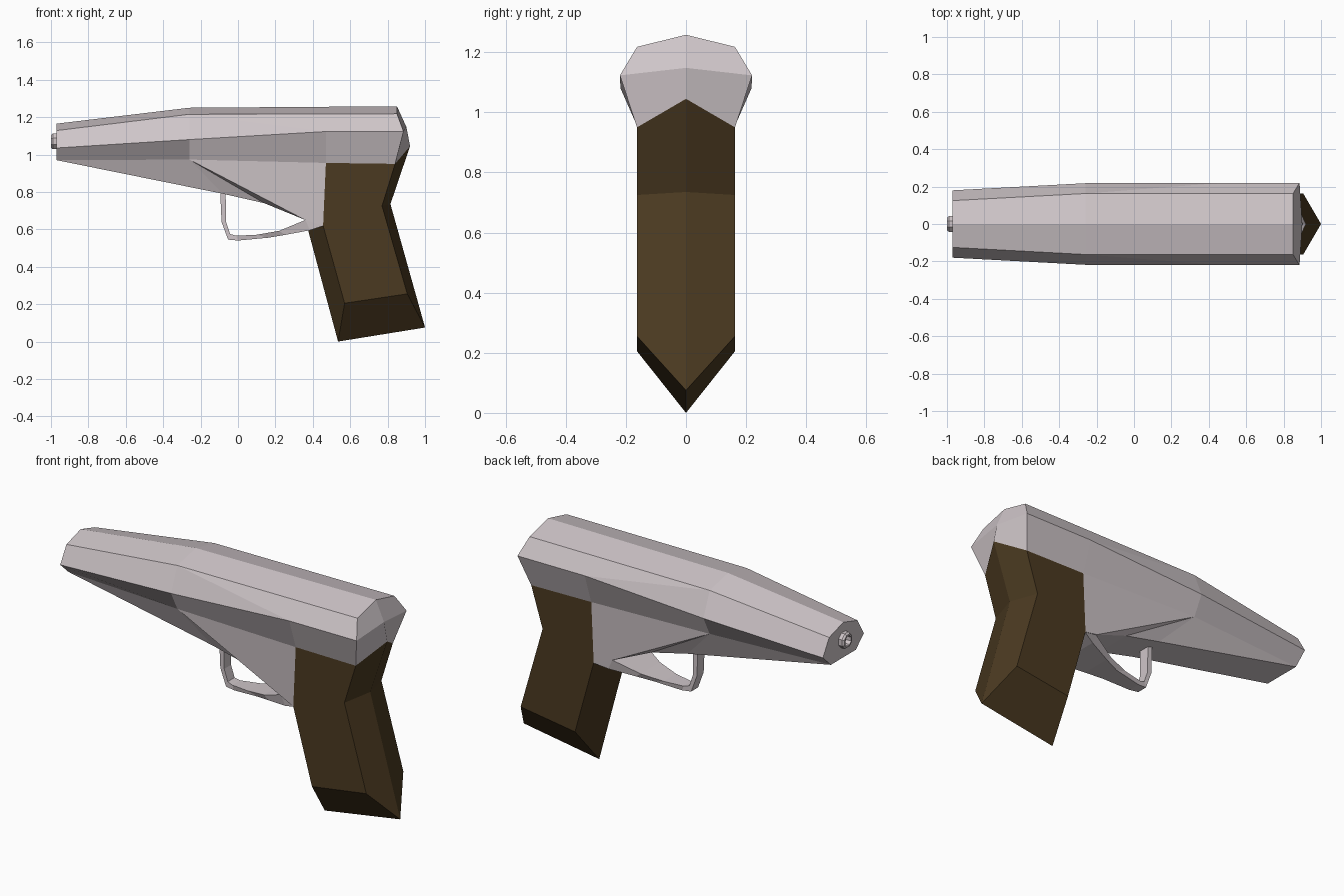
import bpy, bmesh, math
from mathutils import Matrix

if "Cube" in bpy.data.objects:
    bpy.data.objects.remove(bpy.data.objects["Cube"])


def material(name, rgb):
    m = bpy.data.materials.new(name)
    m.diffuse_color = (*rgb, 1)
    m.use_nodes = True
    m.node_tree.nodes["Principled BSDF"].inputs["Base Color"].default_value = m.diffuse_color
    return m


metal = material("pale_metal", (0.62, 0.56, 0.58))
wood = material("dark_wood", (0.07, 0.042, 0.015))


def finish(bm, name, mat):
    bmesh.ops.remove_doubles(bm, verts=bm.verts, dist=0.0005)
    bmesh.ops.recalc_face_normals(bm, faces=bm.faces)
    me = bpy.data.meshes.new(name)
    bm.to_mesh(me)
    bm.free()
    me.materials.append(mat)
    ob = bpy.data.objects.new(name, me)
    bpy.context.collection.objects.link(ob)
    return ob


def mirrored(name, faces, mat):
    """Build faces (lists of xyz on the +y half) on both sides of y = 0."""
    bm = bmesh.new()
    for s in (1, -1):
        for f in faces:
            bm.faces.new([bm.verts.new((x, s * y, z)) for x, y, z in f])
    return finish(bm, name, mat)


def loft(rings):
    """Half rings that start and end on y = 0, with end caps."""
    faces = [rings[0], rings[-1]]
    for a, b in zip(rings, rings[1:]):
        for i in range(len(a) - 1):
            faces.append([a[i], a[i + 1], b[i + 1], b[i]])
    return faces


# Slide and frame: ridge, upper edge, widest edge, lower edge, underside
T = [(-.97, 0, 1.165), (-.26, 0, 1.25), (.85, 0, 1.258)]
U = [(-.97, .125, 1.128), (-.26, .163, 1.215), (.85, .163, 1.218)]
W = [(-.97, .18, 1.035), (-.26, .218, 1.08), (.47, .22, 1.123), (.885, .22, 1.123)]
L = [(-.97, .11, .97), (-.26, .163, .973), (.47, .163, .955), (.84, .163, .95)]
B = [L[0], (-.08, .1, .79), (.14, .105, .74), (.36, .14, .65), (.455, .163, .62)]
C = [(x, 0, z) for x, y, z in B]
R = [(.9, 0, 1.148), (.92, 0, 1.045)]
body = [
    [T[0], T[1], U[1], U[0]], [T[1], T[2], U[2], U[1]],
    [U[0], U[1], W[1], W[0]], [U[1], U[2], W[3], W[2]], [U[1], W[2], W[1]],
    [W[0], W[1], L[1], L[0]], [W[1], W[2], L[2], L[1]], [W[2], W[3], L[3], L[2]],
    [L[1], L[2], B[4], B[3]],
    [L[1], B[3], B[2]], [L[1], B[2], B[1]], [L[1], B[1], L[0]],
    [T[0], U[0], W[0], L[0], C[0]],                          # muzzle face
    [T[2], R[0], W[3], U[2]], [R[0], R[1], L[3], W[3]],      # rear face
    [L[2], L[3], R[1], (.47, 0, .955)],                      # hidden underside
    [L[2], (.47, 0, .955), C[4], B[4]],
]
body += [[B[i], B[i + 1], C[i + 1], C[i]] for i in range(4)]
mirrored("slide_and_frame", body, metal)

# Grip: rows of front centre, front side, back side, back centre as (x, z)
rows = [[(.47, .955), (.47, .955), (.84, .95), (.92, 1.045)],
        [(.375, .595), (.455, .62), (.77, .725), (.815, .735)],
        [(.535, 0), (.57, .205), (.905, .255), (1.0, .075)]]
grip = [[(x, y, z) for (x, z), y in zip(r, (0, .163, .163, 0))] for r in rows]
mirrored("grip", loft(grip), wood)

# Trigger guard: inner x, z, outer x, z, half width
path = [(-.066, .80, -.095, .80, .03), (-.064, .64, -.088, .64, .03),
        (-.042, .575, -.053, .545, .03), (-.01, .566, 0, .54, .035),
        (.1, .571, .16, .555, .055), (.22, .592, .25, .57, .085),
        (.36, .65, .385, .595, .135), (.455, .64, .455, .618, .162)]
guard = [[(a, 0, b), (a, w, b), (c, w, d), (c, 0, d)] for a, b, c, d, w in path]
mirrored("trigger_guard", loft(guard), metal)

# Barrel tip: hollow eight-sided tube with a chamfered rim
bm = bmesh.new()
profile = [(-.96, .045), (-.99, .045), (-1.0, .037), (-1.0, .028), (-.972, .024)]
n = 8
rings = [[bm.verts.new((x, r * math.cos(2 * math.pi * (i + .5) / n),
                        1.07 + r * math.sin(2 * math.pi * (i + .5) / n)))
          for i in range(n)] for x, r in profile]
for a, b in zip(rings, rings[1:]):
    for i in range(n):
        j = (i + 1) % n
        bm.faces.new([a[i], a[j], b[j], b[i]])
bm.faces.new(rings[0])
bm.faces.new(rings[-1])
finish(bm, "barrel_tip", metal)
